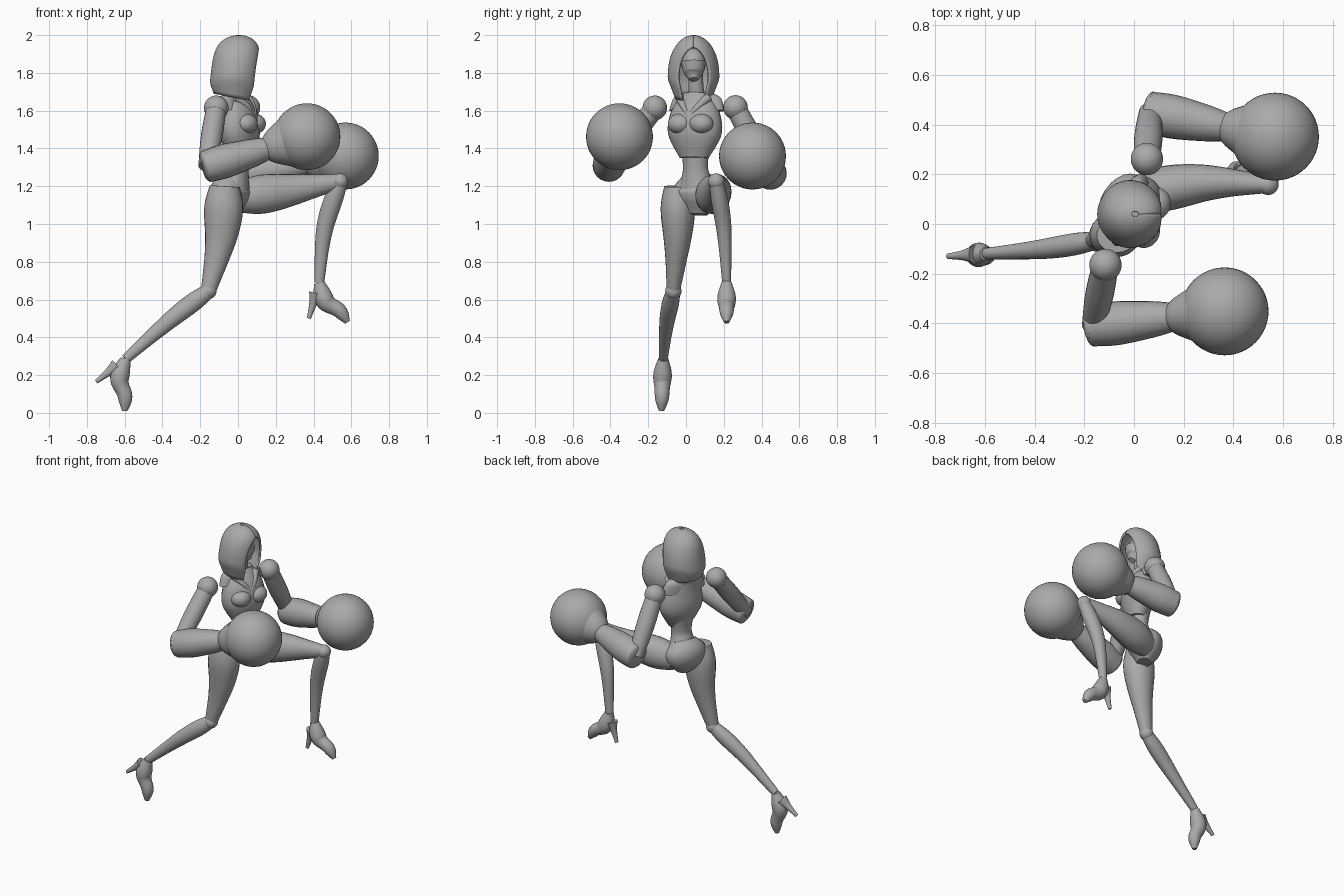
import bpy, bmesh, math
from mathutils import Vector

if "Cube" in bpy.data.objects:
    bpy.data.objects.remove(bpy.data.objects["Cube"])

GREY = (0.4, 0.4, 0.4, 1)
grey = bpy.data.materials.new("plain_grey")
grey.use_nodes = True
grey.diffuse_color = GREY
grey.node_tree.nodes["Principled BSDF"].inputs["Base Color"].default_value = GREY


def finish(name, bm):
    """Turn a bmesh into a named, smoothly shaded grey object."""
    bmesh.ops.recalc_face_normals(bm, faces=bm.faces)
    mesh = bpy.data.meshes.new(name)
    bm.to_mesh(mesh)
    bm.free()
    mesh.materials.append(grey)
    part = bpy.data.objects.new(name, mesh)
    bpy.context.collection.objects.link(part)
    bpy.ops.object.select_all(action="DESELECT")
    part.select_set(True)
    bpy.context.view_layer.objects.active = part
    bpy.ops.object.shade_smooth_by_angle(angle=math.radians(40))
    return part


def blend(values, t):
    """Smooth curve through evenly spaced values, with t from zero to one."""
    last = len(values) - 1
    i = min(int(t * last), last - 1)
    f = t * last - i
    before, start = values[max(i - 1, 0)], values[i]
    end, after = values[i + 1], values[min(i + 2, last)]
    tangent_in, tangent_out = (end - before) / 2, (after - start) / 2
    bend = 3 * (end - start) - 2 * tangent_in - tangent_out
    twist = 2 * (start - end) + tangent_in + tangent_out
    return start + f * (tangent_in + f * (bend + f * twist))


def bridge(bm, rings, closed):
    for low, high in zip(rings, rings[1:]):
        for k in range(len(low) if closed else len(low) - 1):
            n = (k + 1) % len(low)
            bm.faces.new((low[k], low[n], high[n], high[k]))


def limb(name, path, radii, flat=1.0, side=Vector((0, 1, 0)), steps=20, sides=24):
    """Tube along a smooth path; flat scales its width along the side axis."""
    path = [Vector(p) for p in path]
    centres = [blend(path, i / steps) for i in range(steps + 1)]
    bm = bmesh.new()
    rings = []
    for i, centre in enumerate(centres):
        along = (centres[min(i + 1, steps)] - centres[max(i - 1, 0)]).normalized()
        wide = (side - along * side.dot(along)).normalized()
        deep = along.cross(wide)
        radius = blend(radii, i / steps)
        ring = []
        for k in range(sides):
            a = math.tau * k / sides
            offset = wide * math.cos(a) * flat + deep * math.sin(a)
            ring.append(bm.verts.new(centre + offset * radius))
        rings.append(ring)
    bridge(bm, rings, True)
    bm.faces.new(rings[0])
    bm.faces.new(rings[-1])
    return finish(name, bm)


def ball(name, centre, radius, squash=(1, 1, 1), turn=0.0):
    bm = bmesh.new()
    bmesh.ops.create_uvsphere(bm, u_segments=48, v_segments=24, radius=radius)
    part = finish(name, bm)
    part.location, part.scale, part.rotation_euler.z = centre, squash, turn
    return part


# Torso, turned about the vertical
TURN = -0.37
FORWARD = Vector((math.cos(TURN), math.sin(TURN), 0))
ACROSS = Vector((-FORWARD.y, FORWARD.x, 0))


def spot(across, forward, height):
    return Vector((0, 0.05, height)) + ACROSS * across + FORWARD * forward


def trunk(name, spine, depths, flat):
    limb(name, [spot(0, forward, z) for forward, z in spine], depths, flat, ACROSS)


trunk("rib_cage", [(0.02, 1.35), (0.01, 1.47), (0, 1.58), (-0.03, 1.68)],
      [0.055, 0.1, 0.095, 0.06], 1.45)
trunk("shoulder_yoke", [(-0.02, 1.6), (-0.03, 1.67), (-0.03, 1.7)],
      [0.06, 0.05, 0.02], 2.6)
trunk("waist", [(0, 1.42), (0, 1.3), (-0.02, 1.2)], [0.07, 0.056, 0.08], 1.2)
trunk("pelvis", [(-0.02, 1.25), (-0.04, 1.19), (-0.04, 1.12), (-0.03, 1.05)],
      [0.06, 0.1, 0.09, 0.04], 1.4)
trunk("neck", [(-0.03, 1.64), (-0.01, 1.72), (0, 1.82)], [0.05, 0.04, 0.04], 1)

# Chest panels and lapels
for label, way in (("right", -1), ("left", 1)):
    ball(label + "_bust_panel", spot(0.06 * way, 0.07, 1.53), 0.06, (1, 1.1, 0.9), TURN)
    limb(label + "_lapel", [spot(0, 0.09, 1.57), spot(0.04 * way, 0.07, 1.62),
                            spot(0.08 * way, 0.02, 1.67)], [0.012, 0.016, 0.025])

# Hood, an open shell that closes over the brow
bm = bmesh.new()
rings = []
LEVELS, ARC = 28, 40
for i in range(LEVELS + 1):
    t = 0.998 * math.sin(math.pi / 2 * i / LEVELS)
    swell = 0.73 + 0.9 * t if t < 0.3 else math.sqrt(1 - ((t - 0.3) / 0.7) ** 2.3)
    width = 0.137 * swell
    depth = 0.13 * math.sqrt(1 - t ** 6) * min(1, 0.8 + t)
    gap = 0.01 + 0.65 * math.sqrt(max(0, 1 - (t / 0.8) ** 4))
    ring = []
    for k in range(ARC + 1):
        a = gap + (math.tau - 2 * gap) * k / ARC
        dip = 0.02 * math.cos(a) * max(0, 1 - 2 * t)
        ring.append(bm.verts.new((depth * math.cos(a) + 0.03 * t - 0.025,
                                  width * math.sin(a) + 0.04, 1.67 + 0.33 * t - dip)))
    rings.append(ring)
bridge(bm, rings, False)
hood = finish("hood", bm)
cloth = hood.modifiers.new("thickness", "SOLIDIFY")
cloth.thickness = 0.012

# Face and lower mask
ball("face", (0, 0.04, 1.85), 0.08, (0.95, 0.8, 1))
limb("lower_mask", [(0.05, 0.04, 1.765), (0.03, 0.04, 1.8), (0.02, 0.04, 1.86)],
     [0.02, 0.052, 0.066])


def arm(label, shoulder, elbow, glove):
    shoulder, elbow, glove = Vector(shoulder), Vector(elbow), Vector(glove)
    ball(label + "_shoulder_joint", shoulder, 0.065)
    limb(label + "_upper_arm", [shoulder, shoulder.lerp(elbow, 0.5), elbow],
         [0.053, 0.057, 0.045])
    reach = glove - elbow
    start = elbow - reach * 0.04
    limb(label + "_gauntlet", [start, start + reach * 0.04], [0.06, 0.08, 0.085])
    limb(label + "_forearm", [elbow, elbow + reach * 0.62],
         [0.085, 0.09, 0.076, 0.058], 0.98)
    limb(label + "_cuff", [elbow + reach * 0.58, elbow + reach * 0.8],
         [0.058, 0.088, 0.115, 0.135], 0.9)
    ball(label + "_glove", glove, 0.177)


arm("right", (-0.115, -0.165, 1.615), (-0.165, -0.41, 1.305), (0.365, -0.352, 1.462))
arm("left", (0.052, 0.262, 1.617), (0.065, 0.45, 1.265), (0.568, 0.352, 1.36))


def leg(label, hip, thigh, knee, calf, ankle, toe, heel):
    limb(label + "_thigh", [hip, thigh, knee], [0.08, 0.103, 0.085, 0.058, 0.04], 0.88)
    ball(label + "_knee", knee, 0.043)
    limb(label + "_shin", [knee, calf, ankle], [0.04, 0.05, 0.045, 0.034, 0.026], 0.9)
    ankle, toe, heel = Vector(ankle), Vector(toe), Vector(heel)
    arch = ankle.lerp(toe, 0.3) + (heel - ankle) * 0.2
    limb(label + "_shoe", [ankle, arch, ankle.lerp(toe, 0.7), toe],
         [0.028, 0.05, 0.042, 0.036, 0.014], 0.98)
    limb(label + "_heel", [ankle.lerp(heel, 0.3), heel], [0.038, 0.019, 0.011])


# Trailing right leg and raised left leg
leg("right", (-0.07, -0.045, 1.2), (-0.09, -0.045, 0.93), (-0.157, -0.067, 0.645),
    (-0.36, -0.1, 0.49), (-0.595, -0.12, 0.285), (-0.6, -0.13, 0.01), (-0.75, -0.13, 0.165))
leg("left", (0, 0.12, 1.14), (0.28, 0.165, 1.18), (0.54, 0.16, 1.225),
    (0.46, 0.2, 0.98), (0.43, 0.215, 0.69), (0.58, 0.215, 0.48), (0.375, 0.215, 0.5))
